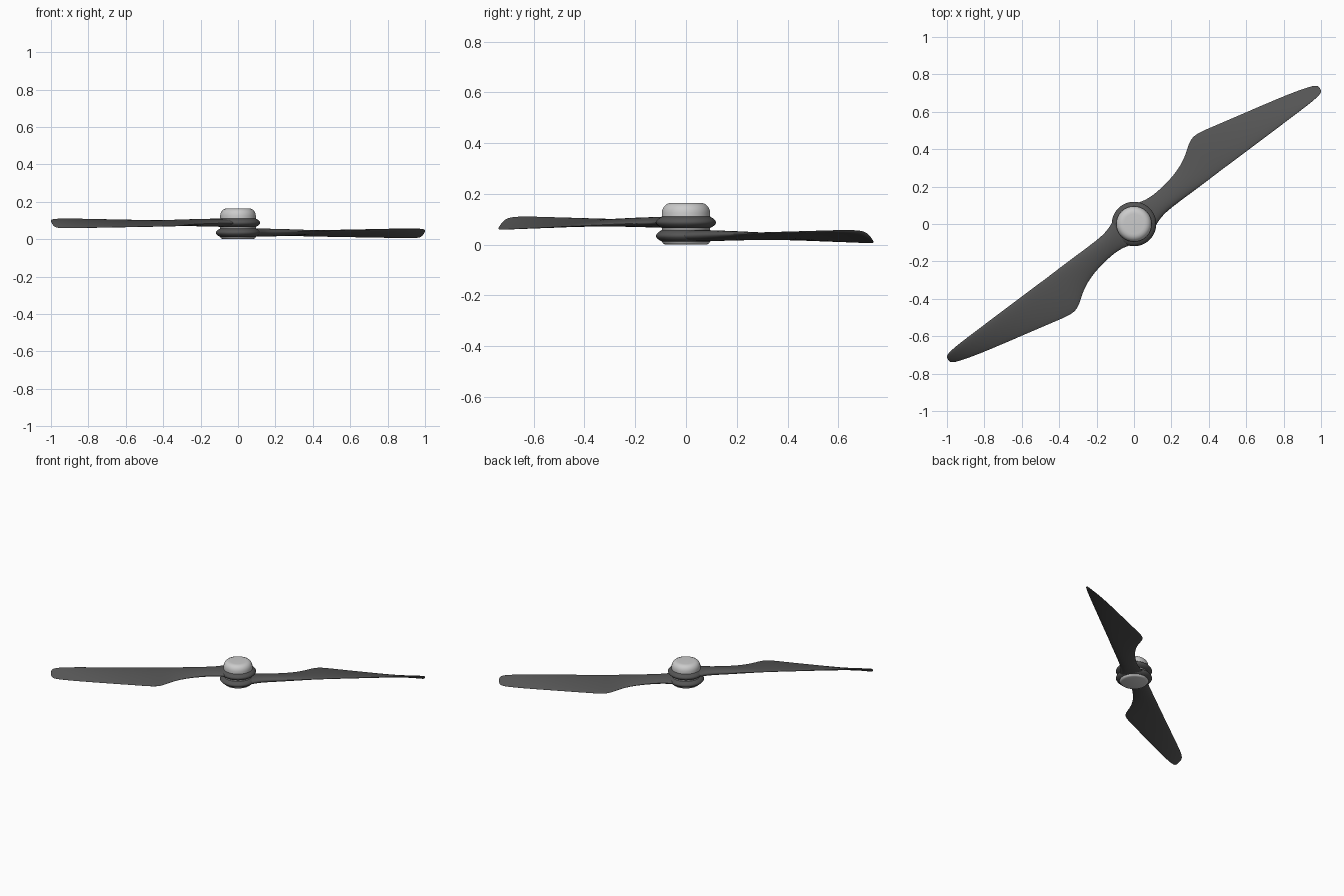
import bpy, bmesh, math

if "Cube" in bpy.data.objects:
    bpy.data.objects.remove(bpy.data.objects["Cube"])

def material(name, v):
    m = bpy.data.materials.new(name)
    m.diffuse_color = (v, v, v, 1)
    m.use_nodes = True
    m.node_tree.nodes["Principled BSDF"].inputs["Base Color"].default_value = m.diffuse_color
    return m

DARK = material("dark_plastic", 0.09)
LIGHT = material("light_metal", 0.55)

def finish(bm, name, mat, angle):
    bmesh.ops.recalc_face_normals(bm, faces=bm.faces)
    me = bpy.data.meshes.new(name)
    bm.to_mesh(me)
    bm.free()
    ob = bpy.data.objects.new(name, me)
    bpy.context.collection.objects.link(ob)
    me.materials.append(mat)
    bpy.ops.object.select_all(action='DESELECT')
    ob.select_set(True)
    bpy.context.view_layer.objects.active = ob
    bpy.ops.object.shade_smooth_by_angle(angle=math.radians(angle))
    return ob

def loft(bm, rings, closed=False):
    vs = [[bm.verts.new(p) for p in r] for r in rings]
    n = len(vs[0])
    pairs = list(zip(vs, vs[1:])) + ([(vs[-1], vs[0])] if closed else [])
    for a, b in pairs:
        for i in range(n):
            bm.faces.new((a[i], a[(i + 1) % n], b[(i + 1) % n], b[i]))
    if not closed:
        bm.faces.new(vs[0][::-1])
        bm.faces.new(vs[-1])

def circle(r, z, n=48):
    return [(r * math.cos(2 * math.pi * i / n), r * math.sin(2 * math.pi * i / n), z) for i in range(n)]

# Blade stations: distance along blade, leading t, trailing t, leading z, trailing z, half thickness
STATIONS = [
    (0.05, -0.095, 0.095, 0.035, 0.035, 0.024),
    (0.10, -0.072, 0.075, 0.036, 0.034, 0.024),
    (0.15, -0.054, 0.066, 0.037, 0.033, 0.024),
    (0.21, -0.048, 0.068, 0.038, 0.032, 0.023),
    (0.31, -0.047, 0.083, 0.040, 0.029, 0.020),
    (0.39, -0.046, 0.110, 0.042, 0.026, 0.017),
    (0.45, -0.046, 0.146, 0.043, 0.023, 0.014),
    (0.50, -0.045, 0.187, 0.044, 0.020, 0.012),
    (0.55, -0.044, 0.199, 0.045, 0.018, 0.011),
    (0.63, -0.043, 0.180, 0.047, 0.016, 0.011),
    (0.84, -0.039, 0.132, 0.051, 0.012, 0.011),
    (1.05, -0.035, 0.084, 0.056, 0.008, 0.010),
    (1.15, -0.032, 0.056, 0.057, 0.006, 0.009),
    (1.20, -0.027, 0.039, 0.055, 0.006, 0.007),
    (1.222, -0.020, 0.028, 0.051, 0.009, 0.005),
    (1.231, -0.008, 0.016, 0.042, 0.018, 0.003),
]

def blade(name, turn, lift):
    ca, sa = math.cos(turn), math.sin(turn)
    rings = []
    for s, lo, hi, zl, zh, th in STATIONS:
        ring = []
        for k in range(16):
            a = 2 * math.pi * k / 16
            f = (1 - math.cos(a)) / 2
            t = lo + (hi - lo) * f
            z = zl + (zh - zl) * f + th * math.sin(a) * (1.1 - 0.4 * f) + lift
            ring.append((s * ca - t * sa, s * sa + t * ca, z))
        rings.append(ring)
    bm = bmesh.new()
    loft(bm, rings)
    ob = finish(bm, name, DARK, 60)
    sub = ob.modifiers.new("smooth", 'SUBSURF')
    sub.levels = sub.render_levels = 2

# Lens-shaped collar around the hub at the root of each blade
def collar(name, lift):
    prof = [(0.085, 0.010), (0.096, 0.013), (0.108, 0.020), (0.116, 0.028), (0.119, 0.035),
            (0.116, 0.042), (0.108, 0.050), (0.096, 0.057), (0.085, 0.059)]
    bm = bmesh.new()
    loft(bm, [circle(r, z + lift) for r, z in prof], closed=True)
    finish(bm, name, DARK, 50)

for label, turn, lift in (("lower", 0, 0), ("upper", math.pi, 0.053)):
    blade(label + "_blade", math.radians(36) + turn, lift)
    collar(label + "_collar", lift)

# Central hub with rounded cap
profile = [(0.080, 0.0), (0.090, 0.004), (0.095, 0.012), (0.095, 0.125), (0.093, 0.138),
           (0.087, 0.150), (0.078, 0.159), (0.066, 0.164), (0.054, 0.165)]
bm = bmesh.new()
loft(bm, [circle(r, z) for r, z in profile])
finish(bm, "hub", LIGHT, 45)
